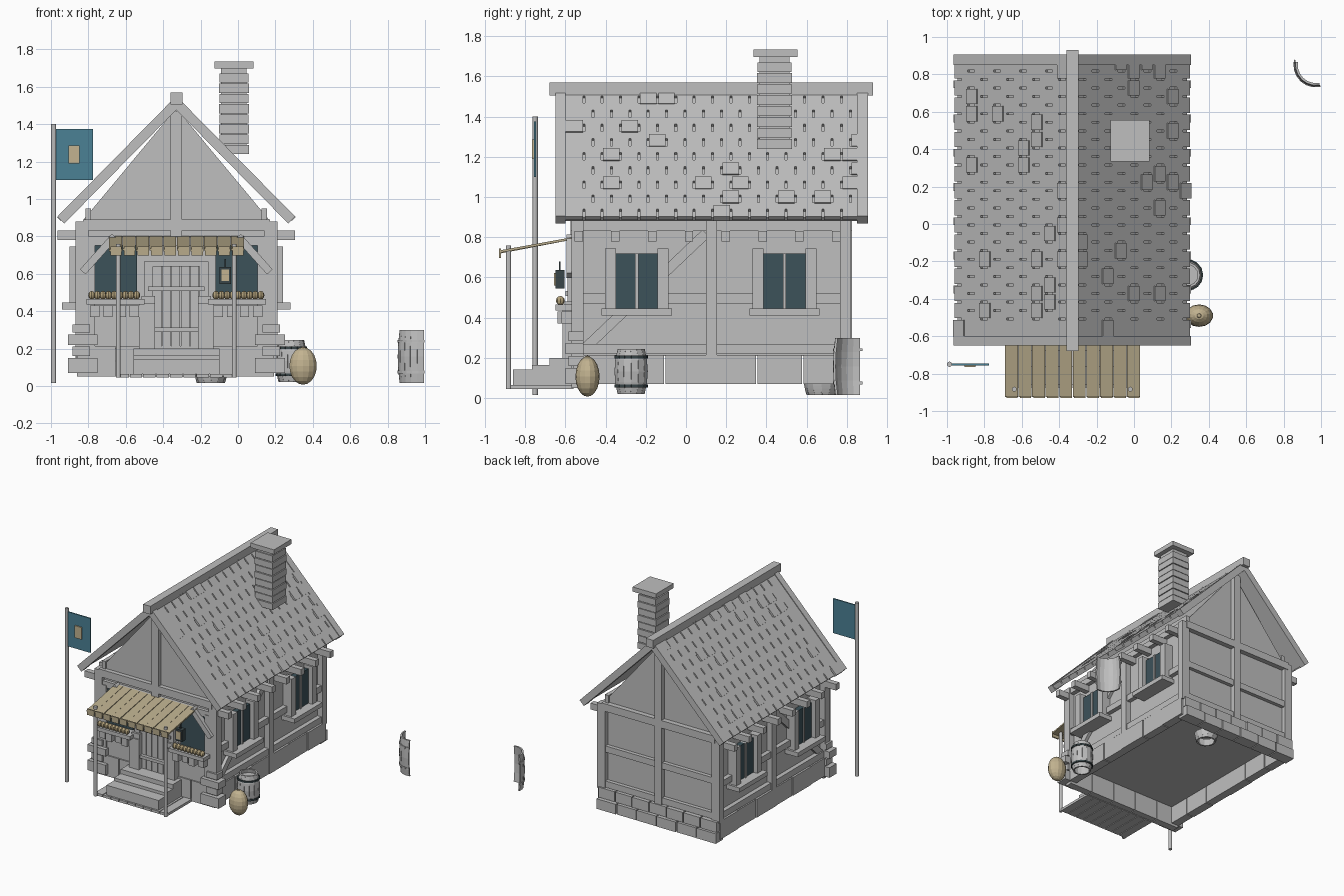
import bpy, bmesh, math, random
from mathutils import Matrix, Vector

if "Cube" in bpy.data.objects:
    bpy.data.objects.remove(bpy.data.objects["Cube"])
random.seed(4)
CX = -0.33  # centre line of the house


def material(name, r, g, b):
    m = bpy.data.materials.new(name)
    m.use_nodes = True
    m.diffuse_color = (r, g, b, 1)
    m.node_tree.nodes["Principled BSDF"].inputs["Base Color"].default_value = (r, g, b, 1)
    return m


GREY = material("plain_grey", .52, .52, .52)
GLASS = material("dark_teal_glass", .046, .085, .102)
TEAL = material("teal_cloth", .07, .22, .3)
TAN = material("tan_wood", .48, .41, .26)
CREAM = material("cream", .54, .45, .28)
IRON = material("dark_iron", .04, .06, .065)
FLOWER = material("ochre", .45, .36, .2)


def box(bm, x0, x1, y0, y1, z0, z1, m=Matrix()):
    size = Matrix.Diagonal((x1 - x0, y1 - y0, z1 - z0, 1))
    mid = Matrix.Translation(((x0 + x1) / 2, (y0 + y1) / 2, (z0 + z1) / 2))
    bmesh.ops.create_cube(bm, size=1, matrix=m @ mid @ size)


def beam(bm, p, q, w, h):
    p, q = Vector(p), Vector(q)
    d = q - p
    m = Matrix.Translation(p) @ d.to_track_quat('X', 'Z').to_matrix().to_4x4()
    box(bm, 0, d.length, -w / 2, w / 2, -h / 2, h / 2, m)


def rod(bm, x, y, z0, z1, r):
    bmesh.ops.create_cone(bm, cap_ends=True, segments=12, radius1=r, radius2=r, depth=z1 - z0,
                          matrix=Matrix.Translation((x, y, (z0 + z1) / 2)))


def ball(bm, at, sx, sy, sz, u=8, v=6):
    bmesh.ops.create_uvsphere(bm, u_segments=u, v_segments=v, radius=1,
                              matrix=Matrix.Translation(at) @ Matrix.Diagonal((sx, sy, sz, 1)))


def finish(bm, name, mat):
    bmesh.ops.recalc_face_normals(bm, faces=bm.faces)
    me = bpy.data.meshes.new(name)
    bm.to_mesh(me)
    bm.free()
    me.materials.append(mat)
    ob = bpy.data.objects.new(name, me)
    bpy.context.collection.objects.link(ob)


def boxes(name, mat, rows):
    bm = bmesh.new()
    for r in rows:
        box(bm, *r)
    finish(bm, name, mat)


def mx(s, a, b):
    """x range measured outward from the centre line on side s"""
    return (CX + a, CX + b) if s > 0 else (CX - b, CX - a)


# House body: one profile with the gable, run from front to back
bm = bmesh.new()
half = [(.495, .21), (.495, .89)]
prof = half + [(0, 1.485)] + [(-x, z) for x, z in half[::-1]]
face = bm.faces.new([bm.verts.new((CX + x, -.54, z)) for x, z in prof])
run = bmesh.ops.extrude_face_region(bm, geom=[face])
bmesh.ops.translate(bm, vec=(0, 1.325, 0), verts=[v for v in run["geom"] if isinstance(v, bmesh.types.BMVert)])
finish(bm, "house_walls", GREY)

# Foundation ring of blocks
bm = bmesh.new()
for s in (-1, 1):
    for i in range(6):
        y = -.56 + i * .229
        box(bm, *mx(s, .47, .535 + .005 * (i % 2)), y, y + .222, .07, .215)
for i in range(5):
    x = CX - .53 + i * .212
    box(bm, x, x + .205, -.57, -.51, .05, .215)
for row in range(2):
    n = 6 + row
    for i in range(n):
        x = CX - .53 + i * 1.06 / n
        box(bm, x, x + 1.06 / n - .008, .76, .85 - .02 * row + random.uniform(0, .012),
            .05 + .085 * row, .13 + .085 * row)
finish(bm, "foundation", GREY)

# Corner stones at the front
bm = bmesh.new()
for s in (-1, 1):
    for i, (z0, z1) in enumerate([(.07, .15), (.16, .21), (.22, .275), (.285, .33)]):
        box(bm, *mx(s, .42 + .04 * (i % 2), .555 if i % 2 else .58), -.585 if i % 2 else -.6, -.51, z0, z1)
finish(bm, "corner_stones", GREY)

# Timber framing of both long sides
bm = bmesh.new()
for s in (-1, 1):
    for y0, y1, z0 in ((-.57, -.51, .2), (.1, .155, .07), (.765, .82, .2)):
        box(bm, *mx(s, .47, .54), y0, y1, z0, .88)
    for z0, z1 in ((.22, .27), (.47, .52), (.83, .88)):
        box(bm, *mx(s, .47, .53), -.55, .8, z0, z1)
    box(bm, *mx(s, .455, .485), -.55, .8, .85, .95)
    x = CX + s * .5
    beam(bm, (x, -.5, .25), (x, .1, .82), .04, .05)
    for i in range(8):
        y = -.555 + i * .183
        box(bm, *mx(s, .48, .635), y, y + .042, .78, .83)
finish(bm, "side_timbers", GREY)

# Timber framing of the gable ends
bm = bmesh.new()
for y0, y1 in ((-.575, -.52), (.77, .825)):
    box(bm, CX - .03, CX + .03, y0, y1, .8 if y0 < 0 else .2, 1.47)
    box(bm, CX - .5, CX + .5, y0, y1, .83, .89)
for z0, z1 in ((.22, .27), (.5, .55)):
    box(bm, CX - .5, CX + .5, .77, .815, z0, z1)
box(bm, CX - .5, CX + .5, -.565, -.52, .75, .8)
for s in (-1, 1):
    box(bm, *mx(s, .435, .485), -.57, -.52, .2, .77)
    beam(bm, (CX + s * .5, -.57, .61), (CX + s * .33, -.57, .8), .05, .04)
finish(bm, "gable_timbers", GREY)

# Side windows
frames, panes = bmesh.new(), bmesh.new()
for s in (-1, 1):
    for y in (-.245, .49):
        box(panes, *mx(s, .48, .535), y - .105, y + .105, .445, .72)
        for side in (-1, 1):
            c = y + side * .131
            box(frames, *mx(s, .48, .57), c - .027, c + .027, .44, .745)
        box(frames, *mx(s, .48, .545), y - .008, y + .008, .44, .72)
        box(frames, *mx(s, .48, .61), y - .175, y + .175, .41, .445)
finish(frames, "side_window_frames", GREY)
finish(panes, "side_window_glass", GLASS)

# Front windows with sills, brackets and flowers
sills, panes, flowers = bmesh.new(), bmesh.new(), bmesh.new()
for s in (-1, 1):
    box(panes, *mx(s, .21, .435), -.555, -.53, .47, .75)
    box(sills, *mx(s, .17, .48), -.65, -.53, .435, .465)
    for i in range(4):
        a = .2 + i * .07
        box(sills, *mx(s, a, a + .05), -.64 + .02 * (i % 2), -.53, .37, .43)
    box(sills, *mx(s, .19, .46), -.56, -.53, .2, .43)
    for i in range(9):
        ball(flowers, (CX + s * (.212 + i * .03), -.625, .485), .019, .022, .023)
finish(sills, "front_sills", GREY)
finish(panes, "front_window_glass", GLASS)
finish(flowers, "flowers", FLOWER)

# Door with frame, planks, straps and side stones
bm = bmesh.new()
for s in (-1, 1):
    box(bm, *mx(s, .125, .172), -.59, -.53, .2, .665)
    box(bm, *mx(s, .115, .2), -.615, -.53, .2, .44)
    box(bm, *mx(s, .115, .185), -.605, -.53, .44, .48)
box(bm, CX - .172, CX + .172, -.595, -.53, .64, .665)
for i in range(5):
    x = CX - .125 + i * .05
    box(bm, x, x + .046, -.575, -.53, .2, .64)
for z in (.3, .52):
    box(bm, CX - .15, CX + .15, -.6, -.53, z - .012, z + .012)
finish(bm, "door", GREY)

# Porch deck and steps
bm = bmesh.new()
for i in range(9):
    x = CX - .32 + i * .0715
    box(bm, x, x + .066, -.875, -.56, .045, .065)
box(bm, CX - .23, CX + .23, -.86, -.55, .065, .142)
box(bm, CX - .23, CX + .23, -.765, -.55, .142, .165)
box(bm, CX - .23, CX + .23, -.68, -.55, .165, .2)
finish(bm, "porch_steps", GREY)

# Porch canopy on two posts
bm = bmesh.new()
for i in range(10):
    x = CX - .325 + i * .0725
    beam(bm, (x, -.925, .725 + .004 * (i % 2)), (x, -.56, .795), .069, .012)
    box(bm, x - .028, x + .033, -.93, -.92, .698, .745)
finish(bm, "canopy", TAN)
bm = bmesh.new()
for x in (-.64, -.02):
    rod(bm, x, -.883, .045, .76, .013)
finish(bm, "canopy_posts", GREY)

# Roof: flush courses with slots between the tiles, a few lifted tiles, and verge boards
tiles, boards = bmesh.new(), bmesh.new()
for s in (-1, 1):
    slope = (Matrix.Translation((CX, 0, 1.55)) @ Matrix.Diagonal((s, 1, 1, 1))
             @ Matrix.Rotation(math.radians(45.4), 4, 'Y'))
    box(tiles, 0, .895, -.6, .86, -.045, -.022, slope)
    for row in range(9):
        d = .012 + row * .099
        box(tiles, d, d + .047, -.61, .865, -.03, -.006, slope)
        edges = [-.61] + [-.6 + (i + .5 * (row % 2)) * .0915 for i in range(1, 16)] + [.865]
        for y0, y1 in zip(edges, edges[1:]):
            lift = random.choice((0, 0, 0, 0, 0, 0, .006))
            box(tiles, d + .047 - 4 * lift, d + .099 + lift, y0 + .005, y1 - .005, -.03, -.006 + lift, slope)
    for y0, y1 in ((-.65, -.6), (.85, .905)):
        box(boards, 0, .905, y0, y1, -.052, 0, slope)
box(boards, CX - .032, CX + .032, -.68, .93, 1.505, 1.57)
finish(tiles, "roof_tiles", GREY)
finish(boards, "verge_boards_and_ridge", GREY)

# Chimney of stacked courses
bm = bmesh.new()
for i in range(8):
    g = .003 * (i % 2)
    box(bm, -.102 + g, .058 - g, .353 + g, .527 - g, 1.24 + i * .0545, 1.289 + i * .0545)
box(bm, -.09, .046, .365, .515, 1.25, 1.7)
box(bm, -.125, .083, .335, .555, 1.698, 1.735)
finish(bm, "chimney", GREY)

# Flag on a pole
bm = bmesh.new()
rod(bm, -.986, -.75, .015, 1.4, .014)
finish(bm, "flag_pole", GREY)
boxes("flag", TEAL, [(-.975, -.775, -.756, -.746, 1.1, 1.375)])
boxes("flag_patch", CREAM, [(-.907, -.847, -.765, -.756, 1.19, 1.286)])

# Lantern beside the door
boxes("lantern_frame", IRON, [(-.098, -.038, -.65, -.605, .545, .637), (-.072, -.064, -.632, -.624, .637, .68)])
boxes("lantern_light", CREAM, [(-.088, -.048, -.656, -.65, .56, .622)])


def staves(bm, x, y, r, z0, z1, a0, a1, n, full, bulge):
    """Curved barrel staves; full is the height of a whole barrel"""
    for k in range(n):
        a = math.radians(a0 + (a1 - a0) * (k + .5) / n)
        out = Vector((math.cos(a), math.sin(a), 0))
        side = Vector((-out.y, out.x, 0)) * r * math.tan(math.radians(a1 - a0) / n / 2) * .93
        for j in range(4):
            ends = []
            for t in (j / 4, (j + 1) / 4):
                z = z0 + (z1 - z0) * t
                rr = r * (1 - bulge * (2 * (z - z0) / full - 1) ** 2) - .006
                ends.append(Vector((x, y, z)) + out * rr)
            vs = [bm.verts.new(c + side * u + out * v * .006) for c in ends
                  for u, v in ((-1, -1), (1, -1), (1, 1), (-1, 1))]
            for f in ((0, 1, 2, 3), (4, 5, 6, 7), (0, 1, 5, 4), (1, 2, 6, 5), (2, 3, 7, 6), (3, 0, 4, 7)):
                bm.faces.new([vs[i] for i in f])


def hoop(bm, x, y, z, r, a0, a1, n):
    ring = [math.radians(a0 + (a1 - a0) * k / n) for k in range(n + 1)]
    pts = [(x + r * math.cos(a), y + r * math.sin(a), z) for a in ring]
    for p, q in zip(pts, pts[1:]):
        beam(bm, p, q, .008, .014)


# Barrels: one whole, two broken
bm = bmesh.new()
staves(bm, .285, -.273, .083, .02, .245, 0, 360, 14, .225, .2)
rod(bm, .285, -.273, .2, .215, .068)
finish(bm, "barrel", GREY)
bm = bmesh.new()
for z in (.06, .205):
    hoop(bm, .285, -.273, z, .08, 0, 360, 16)
finish(bm, "barrel_hoops", IRON)
bm = bmesh.new()
staves(bm, .972, .85, .118, .015, .3, 172, 281, 6, .285, .09)
for z in (.075, .24):
    hoop(bm, .972, .85, z, .115, 166, 283, 7)
finish(bm, "broken_barrel", GREY)
bm = bmesh.new()
staves(bm, -.145, .675, .09, .015, .08, 0, 360, 12, .225, .2)
finish(bm, "barrel_bottom", GREY)

# Sack by the corner
bm = bmesh.new()
ball(bm, (.348, -.49, .107), .075, .06, .1, 14, 10)
ball(bm, (.348, -.49, .205), .012, .012, .006)
finish(bm, "sack", CREAM)
